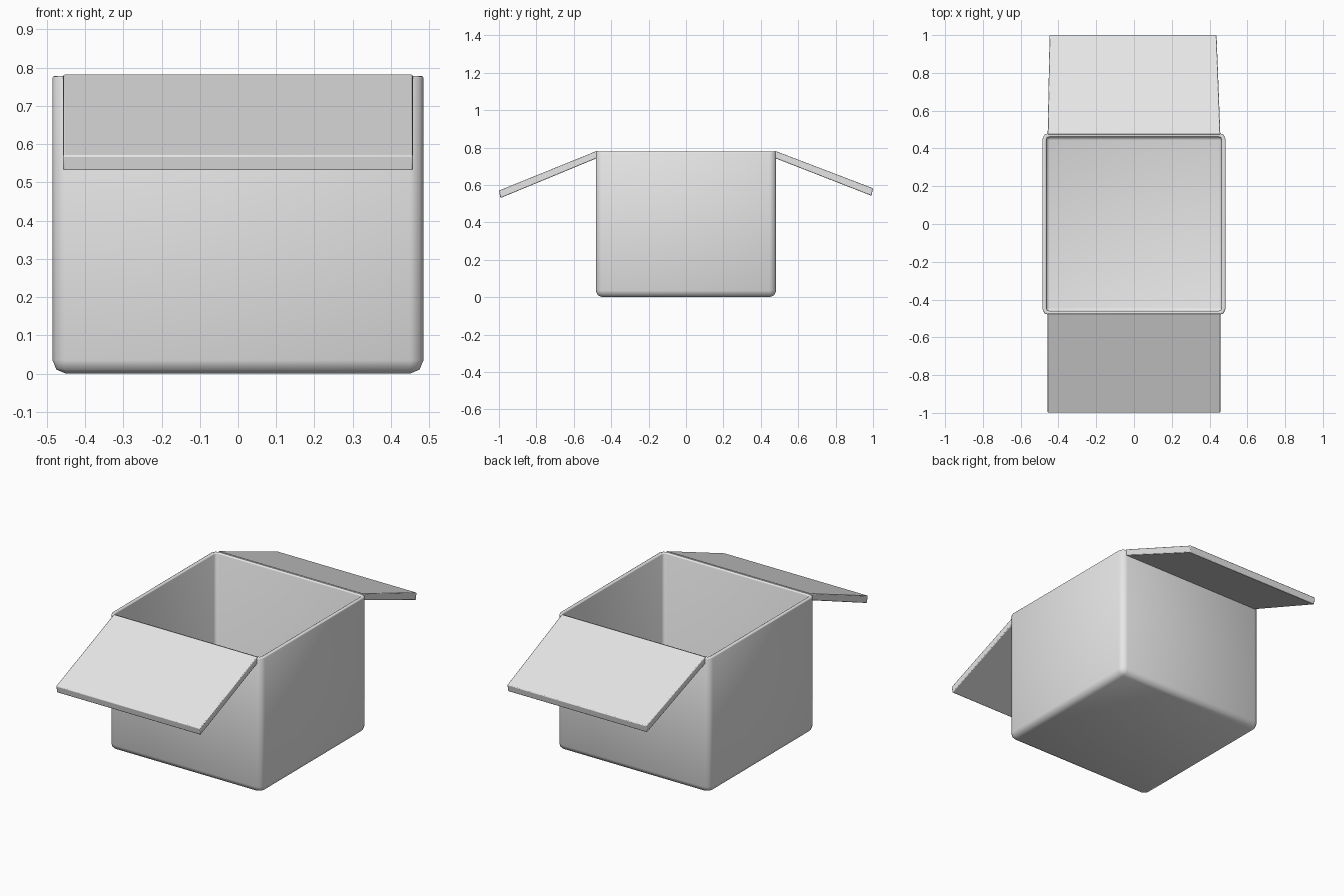
import bpy, bmesh, math
from mathutils import Vector

cube = bpy.data.objects.get("Cube")
if cube:
    bpy.data.objects.remove(cube, do_unlink=True)

grey = bpy.data.materials.new("light_grey")
grey.use_nodes = True
colour = (0.8, 0.8, 0.8, 1)
grey.diffuse_color = colour
grey.node_tree.nodes["Principled BSDF"].inputs["Base Color"].default_value = colour


def finish(bm, name):
    mesh = bpy.data.meshes.new(name)
    bm.to_mesh(mesh)
    bm.free()
    mesh.materials.append(grey)
    obj = bpy.data.objects.new(name, mesh)
    bpy.context.collection.objects.link(obj)
    return obj


def smooth(obj, degrees):
    bpy.ops.object.select_all(action='DESELECT')
    obj.select_set(True)
    bpy.context.view_layer.objects.active = obj
    bpy.ops.object.shade_smooth_by_angle(angle=math.radians(degrees))


def round_edges(obj, width):
    mod = obj.modifiers.new("rounding", 'BEVEL')
    mod.width = width
    mod.segments = 2
    mod.limit_method = 'ANGLE'
    mod.angle_limit = math.radians(60)


# Open box: rounded outside, thin walls
WIDTH, DEPTH, HEIGHT = 0.97, 0.965, 0.778
bm = bmesh.new()
bmesh.ops.create_cube(bm, size=1)
for v in bm.verts:
    v.co = Vector((v.co.x * WIDTH, v.co.y * DEPTH, (v.co.z + 0.5) * HEIGHT))
bm.normal_update()
lid = [f for f in bm.faces if f.normal.z > 0.9]
bmesh.ops.delete(bm, geom=lid, context='FACES')
edges = [e for e in bm.edges if not e.is_boundary]
bmesh.ops.bevel(bm, geom=edges, offset=0.035, segments=2, profile=0.5, affect='EDGES')
box = finish(bm, "box_body")
walls = box.modifiers.new("walls", 'SOLIDIFY')
walls.thickness = 0.022
walls.offset = -1
round_edges(box, 0.006)
smooth(box, 50)


# Folded-out flap: a tapered slab from the rim down to its tip
def flap(name, side, tip_z, tip_left, tip_right):
    bm = bmesh.new()
    profile = [(0.474, 0.783), (1, tip_z + 0.04), (0.992, tip_z), (0.474, 0.744)]
    ends = [(-0.457, 0.457), (tip_left, tip_right)]
    rings = []
    for i in (0, 1):
        rings.append([bm.verts.new((ends[y > 0.9][i], side * y, z)) for y, z in profile])
    for ring in rings:
        bm.faces.new(ring)
    for a in range(4):
        b = (a + 1) % 4
        bm.faces.new((rings[0][a], rings[0][b], rings[1][b], rings[1][a]))
    bmesh.ops.recalc_face_normals(bm, faces=bm.faces)
    obj = finish(bm, name)
    round_edges(obj, 0.004)
    smooth(obj, 50)


flap("front_flap", -1, 0.53, -0.457, 0.457)
flap("back_flap", 1, 0.542, -0.447, 0.437)
